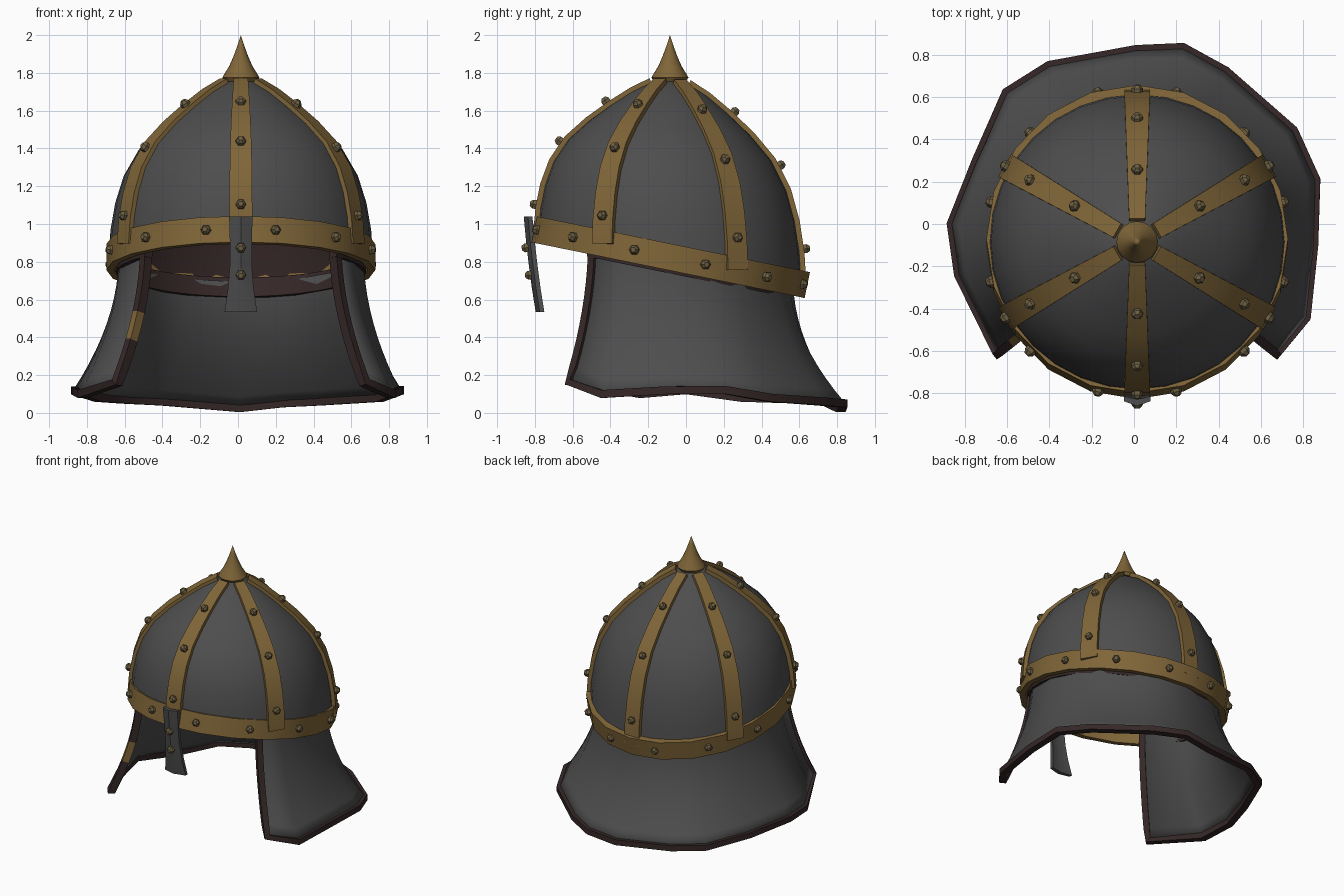
import bpy, bmesh, math
from mathutils import Vector

if "Cube" in bpy.data.objects:
    bpy.data.objects.remove(bpy.data.objects["Cube"])

CX, CY, APEX, MID = 0.015, -0.085, 1.78, 0.825   # dome axis, dome top, brow band height
SIN, COS = 0.2, 0.98                             # backward tilt of the brow band


def material(name, rgb):
    m = bpy.data.materials.new(name)
    m.diffuse_color = (*rgb, 1)
    m.use_nodes = True
    m.node_tree.nodes["Principled BSDF"].inputs["Base Color"].default_value = m.diffuse_color
    return m


STEEL = material("dark_steel", (0.075, 0.075, 0.075))
GOLD = material("aged_gold", (0.215, 0.132, 0.04))
LEATHER = material("dark_leather", (0.036, 0.02, 0.02))
RIVET = material("rivet_bronze", (0.15, 0.115, 0.055))


def finish(name, bm, mats, angle=35):
    """Turn a bmesh into a shaded object."""
    bmesh.ops.recalc_face_normals(bm, faces=bm.faces)
    me = bpy.data.meshes.new(name)
    bm.to_mesh(me)
    bm.free()
    for m in mats:
        me.materials.append(m)
    me.polygons.foreach_set("use_smooth", [True] * len(me.polygons))
    me.set_sharp_from_angle(angle=math.radians(angle))
    ob = bpy.data.objects.new(name, me)
    bpy.context.collection.objects.link(ob)
    return ob


def loft(name, rings, mats, ring_closed=True, loop=False, caps=False, angle=35, rule=None):
    """Join successive point rings with quads."""
    bm = bmesh.new()
    vs = [[bm.verts.new(p) for p in r] for r in rings]
    n = len(vs[0])
    for i in range(len(vs) if loop else len(vs) - 1):
        a, b = vs[i], vs[(i + 1) % len(vs)]
        for j in range(n if ring_closed else n - 1):
            k = (j + 1) % n
            f = bm.faces.new((a[j], a[k], b[k], b[j]))
            if rule:
                f.material_index = rule(f.calc_center_median())
    if caps:
        bm.faces.new(vs[0])
        bm.faces.new(vs[-1])
    bmesh.ops.remove_doubles(bm, verts=bm.verts, dist=1e-4)
    return finish(name, bm, mats, angle)


# Dome outline: radius and share of the drop from apex to band
PROFILE = [(0.0, 0.0), (0.1, 0.035), (0.2, 0.095), (0.31, 0.18), (0.43, 0.285),
           (0.54, 0.405), (0.62, 0.55), (0.665, 0.7), (0.69, 0.85), (0.70, 1.0)]


def dome_point(a, u, inset=0.0):
    i = min(int(u), len(PROFILE) - 2)
    t = u - i
    r, h = [PROFILE[i][k] * (1 - t) + PROFILE[i + 1][k] * t for k in (0, 1)]
    base = MID - SIN * 0.7 * math.sin(a)
    k = 1 - inset
    return Vector((CX + k * r * math.cos(a), CY + k * r * math.sin(a),
                   APEX - inset - h * (APEX - base - inset)))


def dome_normal(a, u):
    d = dome_point(a, min(u + 0.5, 9)) - dome_point(a, max(u - 0.5, 0))
    side = Vector((-math.sin(a), math.cos(a), 0))
    return side.cross(d).normalized() * -1 if side.cross(d).dot(
        Vector((math.cos(a), math.sin(a), 0.3))) < 0 else side.cross(d).normalized()


def dome(name, inset, mat):
    n = 32
    loft(name, [[dome_point(2 * math.pi * j / n, u, inset) for j in range(n)]
                for u in range(len(PROFILE))], [mat])


def tilted(a, rx, ry, h):
    """Point on the tilted brow ellipse, h along its axis."""
    y = ry * math.sin(a)
    return Vector((CX + rx * math.cos(a), CY + y * COS + h * SIN, MID - y * SIN + h * COS))


rivets = bmesh.new()


def rivet(p, n):
    """Six-sided tapered stud."""
    q = n.to_track_quat('Z', 'Y')
    rings = [[rivets.verts.new(p + q @ Vector((r * math.cos(k * math.pi / 3),
              r * math.sin(k * math.pi / 3), h))) for k in range(6)]
             for r, h in ((0.027, -0.012), (0.027, 0.014), (0.014, 0.03))]
    for a, b in zip(rings, rings[1:]):
        for j in range(6):
            rivets.faces.new((a[j], a[(j + 1) % 6], b[(j + 1) % 6], b[j]))
    rivets.faces.new(rings[-1])
    rivets.faces.new(rings[0])


# Steel dome and its leather lining
dome("dome", 0.0, STEEL)
dome("dome_lining", 0.03, LEATHER)

# Six raised ribs, each with three rivets
for k in range(6):
    a = math.radians(90 + 60 * k)
    side = Vector((-math.sin(a), math.cos(a), 0))
    rings = []
    for u in range(1, len(PROFILE)):
        p, n = dome_point(a, u), dome_normal(a, u)
        w = 0.034 + 0.027 * PROFILE[u][0] / 0.7
        rings.append([p - side * w - n * 0.02, p - side * w + n * 0.022,
                      p + side * w + n * 0.022, p + side * w - n * 0.02])
    loft(f"rib_{k + 1}", rings, [GOLD], caps=True, angle=25)
    for u in (3.1, 5.25, 7.9):
        rivet(dome_point(a, u) + dome_normal(a, u) * 0.024, dome_normal(a, u))

# Tilted brow band with twelve rivets
rings = []
for j in range(20):
    a = 2 * math.pi * j / 20
    rings.append([tilted(a, 0.672, 0.69, -0.07), tilted(a, 0.712, 0.742, -0.07),
                  tilted(a, 0.712, 0.742, 0.07), tilted(a, 0.672, 0.69, 0.07)])
loft("brow_band", rings, [GOLD], loop=True)
for k in range(12):
    a = math.radians(15 + 30 * k)
    rivet(tilted(a, 0.708, 0.737, 0), Vector((math.cos(a), math.sin(a), -SIN * math.sin(a))).normalized())

# Leather strip between band and neck guard
rings = []
for j in range(27):
    a = math.radians(-40 + 10 * j)
    rings.append([tilted(a, r, r + 0.01, h) for r, h in
                  ((0.62, -0.085), (0.662, -0.085), (0.672, 0.02), (0.63, 0.02))])
loft("guard_strap", rings, [LEATHER], caps=True)

# Spike finial turned from a profile
loft("spike", [[(CX + r * math.cos(j * math.pi / 8), CY + r * math.sin(j * math.pi / 8), z)
                for j in range(16)] for r, z in
               ((0, 1.76), (0.085, 1.755), (0.098, 1.775), (0.09, 1.79), (0.062, 1.835),
                (0.038, 1.89), (0.018, 1.945), (0, 2.0))], [GOLD])

# Nose guard: slightly ridged plate, flaring at the bottom
rings = []
for z, w, y in ((1.04, 0.062, -0.845), (0.9, 0.058, -0.832), (0.78, 0.058, -0.818),
                (0.66, 0.068, -0.802), (0.535, 0.086, -0.782)):
    rings.append([Vector((CX + sx * w, y + dy, z)) for sx, dy in
                  ((-1, 0.008), (0, -0.014), (1, 0.008), (1, 0.032), (0, 0.016), (-1, 0.032))])
loft("nose_guard", rings, [STEEL], caps=True)
for z, y in ((0.875, -0.84), (0.73, -0.822)):
    rivet(Vector((CX, y, z)), Vector((0, -1, -0.1)).normalized())

finish("rivets", rivets, [RIVET], 20)

# Flared neck guard: lower hem corners, right front round the back to left front
HEM = [(0.67, -0.61, 0.16), (0.81, -0.44, 0.10), (0.845, -0.1, 0.12), (0.855, 0.21, 0.12),
       (0.75, 0.44, 0.08), (0.43, 0.72, 0.06), (0.23, 0.83, 0.05), (0.01, 0.82, 0.025),
       (-0.4, 0.745, 0.06), (-0.6, 0.62, 0.07), (-0.74, 0.3, 0.08), (-0.86, 0.0, 0.12),
       (-0.825, -0.24, 0.10), (-0.64, -0.61, 0.16)]
ROWS = 10


def guard_point(hem, s):
    lo = Vector(hem)
    a = math.atan2(lo.y - CY, lo.x - CX)
    hi = tilted(a, 0.64, 0.655, 0)
    p = hi.lerp(lo, s ** 1.9)
    p.z = hi.z + (lo.z - hi.z) * s
    return p


columns = [[guard_point(h, i / ROWS) for i in range(ROWS + 1)] for h in HEM]
guard = loft("neck_guard", columns, [STEEL], ring_closed=False, angle=50)
mod = guard.modifiers.new("thickness", 'SOLIDIFY')
mod.thickness, mod.offset = 0.022, 0

# Leather edging down both front edges and along the hem, with one gold patch
path = columns[0] + [c[-1] for c in columns[1:-1]] + columns[-1][::-1]
rings = []
for i, p in enumerate(path):
    before, after = path[max(i - 1, 0)], path[min(i + 1, len(path) - 1)]
    t = ((p - before).normalized() + (after - p).normalized()).normalized()
    out = Vector((p.x - CX, p.y - CY, 0)).normalized()
    out = (out - t * out.dot(t)).normalized()
    v = t.cross(out)
    rings.append([p + out * (0.025 * x) + v * (0.021 * y)
                  for x, y in ((-1, -1), (1, -1), (1, 1), (-1, 1))])
loft("guard_edging", rings, [LEATHER, GOLD], caps=True,
     rule=lambda c: int(c.x < 0 and c.y < -0.535 and 0.41 < c.z < 0.6))
